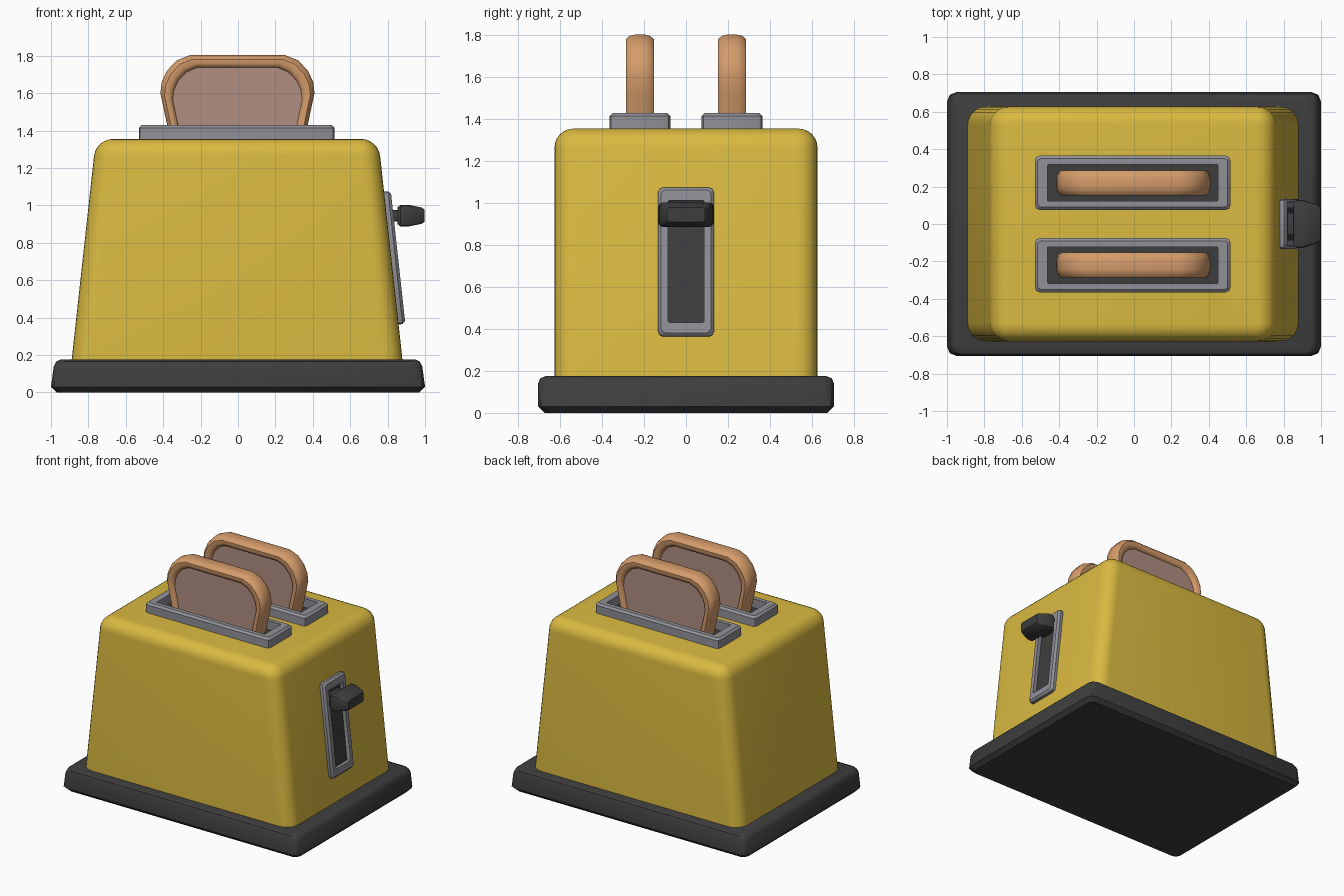
import bpy, bmesh, math
from mathutils import Matrix, Vector

if "Cube" in bpy.data.objects:
    bpy.data.objects.remove(bpy.data.objects["Cube"])


def material(name, rgb):
    m = bpy.data.materials.new(name)
    m.diffuse_color = (*rgb, 1)
    m.use_nodes = True
    m.node_tree.nodes["Principled BSDF"].inputs["Base Color"].default_value = m.diffuse_color
    return m


YELLOW = material("yellow enamel", (0.70, 0.49, 0.052))
DARK = material("dark plastic", (0.048, 0.048, 0.048))
GREY = material("grey metal", (0.28, 0.28, 0.31))
CRUST = material("bread crust", (0.66, 0.33, 0.145))
CRUMB = material("bread crumb", (0.44, 0.275, 0.22))


def rounded_rect(hx, hy, z, r, n=2):
    """Ring of points for a rectangle with rounded corners."""
    pts = []
    for k, (sx, sy) in enumerate([(1, 1), (-1, 1), (-1, -1), (1, -1)]):
        for i in range(n + 1):
            a = math.pi / 2 * (k + i / n)
            pts.append((sx * (hx - r) + r * math.cos(a), sy * (hy - r) + r * math.sin(a), z))
    return pts


def loft(name, rings, mats, matrix=Matrix(), start_mat=0, end_mat=0):
    """Skin a stack of rings and cap both ends."""
    bm = bmesh.new()
    vs = [[bm.verts.new(matrix @ Vector(p)) for p in ring] for ring in rings]
    n = len(vs[0])
    for a, b in zip(vs, vs[1:]):
        for i in range(n):
            j = (i + 1) % n
            bm.faces.new((a[i], a[j], b[j], b[i]))
    bm.faces.new(vs[0][::-1]).material_index = start_mat
    bm.faces.new(vs[-1]).material_index = end_mat
    bmesh.ops.recalc_face_normals(bm, faces=bm.faces)
    me = bpy.data.meshes.new(name)
    bm.to_mesh(me)
    bm.free()
    for m in mats:
        me.materials.append(m)
    ob = bpy.data.objects.new(name, me)
    bpy.context.collection.objects.link(ob)
    return ob


def bezel(name, hx, hy, ix, iy, z0, z1, floor, matrix):
    """Grey frame around a sunken dark slot."""
    rings = [rounded_rect(hx, hy, z0, 0.025),
             rounded_rect(hx, hy, z1 - 0.015, 0.025),
             rounded_rect(hx - 0.015, hy - 0.015, z1, 0.018),
             rounded_rect(ix, iy, z1, 0.004),
             rounded_rect(ix, iy, floor, 0.004)]
    return loft(name, rings, [GREY, DARK], matrix, end_mat=1)


# base plinth
loft("base", [rounded_rect(0.97, 0.675, 0, 0.04),
              rounded_rect(1.0, 0.705, 0.03, 0.05),
              rounded_rect(0.985, 0.705, 0.14, 0.05),
              rounded_rect(0.972, 0.695, 0.165, 0.05),
              rounded_rect(0.95, 0.67, 0.175, 0.04)], [DARK])

# tapered body with rounded shoulders
TOP, R = 1.355, 0.09


def side(z):
    return 0.898 - (z - 0.05) * 0.1096


rings = [rounded_rect(side(0.1), 0.627, 0.1, 0.1, 6)]
for i in range(7):
    a = math.pi / 2 * i / 6
    inset, z = R * (1 - math.cos(a)), TOP - R + R * math.sin(a)
    rings.append(rounded_rect(side(z) - inset, 0.627 - inset, z, 0.1 - inset, 6))
loft("body", rings, [YELLOW], Matrix.Translation((-0.005, 0, 0)))

# bread outline, right half from bottom to top, then mirrored
half = [(0.36, 1.36), (0.376, 1.43), (0.395, 1.52), (0.412, 1.6), (0.405, 1.66),
        (0.377, 1.72), (0.325, 1.775), (0.255, 1.803)]
outline = half + [(-x, z) for x, z in reversed(half)]
section = [(0.066, -0.042), (0.062, -0.055), (0.045, -0.067), (0.022, -0.067), (0.006, -0.05), (0, -0.025)]
section += [(o, -y) for o, y in reversed(section)]

for label, y in (("front", -0.22), ("back", 0.22)):
    # slot frame
    bezel(label + "_slot_frame", 0.523, 0.145, 0.455, 0.098, 1.33, 1.43, 1.362,
          Matrix.Translation((-0.007, y, 0)))
    # slice of toast with sunken crumb faces
    rings = [[(x * (1 - o / 0.41), d, 1.36 + (z - 1.36) * (1 - o / 0.443)) for x, z in outline]
             for o, d in section]
    loft(label + "_toast", rings, [CRUST, CRUMB], Matrix.Translation((-0.003, y, 0)),
         start_mat=1, end_mat=1)

# lever track, lying on the sloped right side
tilt = Matrix.Translation((0.82, 0, 0.718)) @ Matrix.Rotation(math.pi / 2 - math.atan(0.1096), 4, 'Y')
bezel("lever_track", 0.357, 0.133, 0.292, 0.085, -0.03, 0.036, 0.008, tilt)

# lever stem and knob
out = Matrix.Translation((0, 0, 0.945)) @ Matrix.Rotation(math.pi / 2, 4, 'Y')
loft("lever_stem", [rounded_rect(0.03, 0.06, x, 0.005) for x in (0.79, 0.87)], [DARK], out)
loft("lever_knob", [rounded_rect(0.045, 0.115, 0.853, 0.012),
                    rounded_rect(0.057, 0.13, 0.868, 0.015),
                    rounded_rect(0.058, 0.126, 0.91, 0.015),
                    rounded_rect(0.044, 0.103, 0.98, 0.015),
                    rounded_rect(0.034, 0.09, 0.996, 0.01)], [DARK], out)

# smooth shading with crisp edges
for ob in bpy.context.collection.objects:
    ob.select_set(True)
    bpy.context.view_layer.objects.active = ob
bpy.ops.object.shade_smooth_by_angle(angle=math.radians(40))
